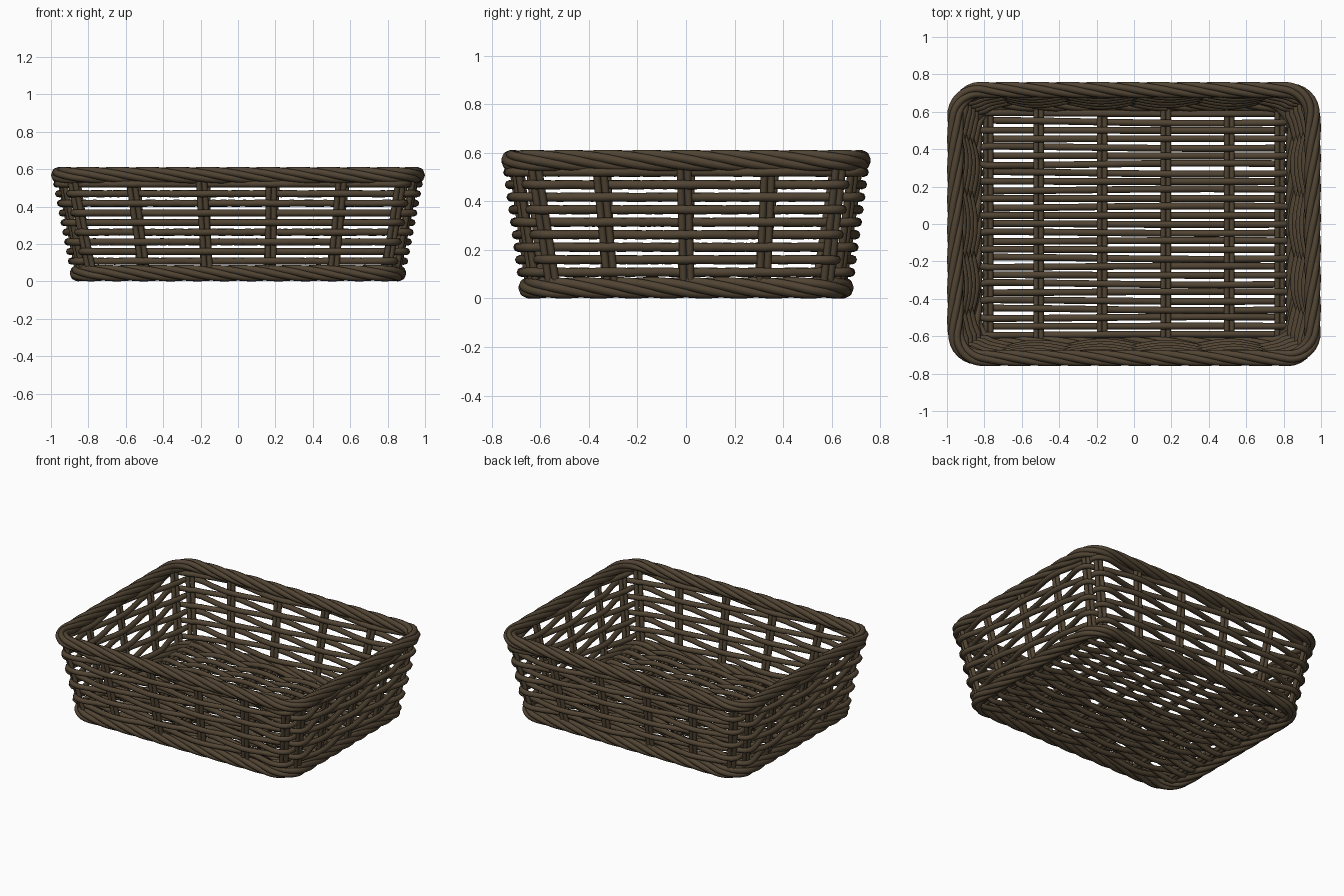
import bpy, bmesh, math, random
from mathutils import Vector

random.seed(4)
if "Cube" in bpy.data.objects:
    bpy.data.objects.remove(bpy.data.objects["Cube"], do_unlink=True)

wicker = bpy.data.materials.new("dark brown wicker")
wicker.use_nodes = True
colour = (0.082, 0.058, 0.033, 1)
wicker.diffuse_color = colour
wicker.node_tree.nodes["Principled BSDF"].inputs["Base Color"].default_value = colour

SAMPLES = 240
CORNER = 0.14
UP = Vector((0, 0, 1))


def add_tube(bm, points, radius, closed=False, sides=8):
    """Sweep a round cane along a path."""
    count = len(points)
    rings = []
    for i, p in enumerate(points):
        after = points[(i + 1) % count] if closed else points[min(i + 1, count - 1)]
        before = points[i - 1] if closed else points[max(i - 1, 0)]
        direction = (after - before).normalized()
        guide = UP if abs(direction.z) < 0.8 else Vector((1, 0, 0))
        a = direction.cross(guide).normalized()
        b = a.cross(direction)
        ring = []
        for k in range(sides):
            t = math.tau * k / sides
            ring.append(bm.verts.new(p + radius * (a * math.cos(t) + b * math.sin(t))))
        rings.append(ring)
    for i in range(count if closed else count - 1):
        r, s = rings[i], rings[(i + 1) % count]
        for k in range(sides):
            m = (k + 1) % sides
            bm.faces.new((r[k], r[m], s[m], s[k]))
    if not closed:
        bm.faces.new(rings[0])
        bm.faces.new(rings[-1])


def finish(bm, name):
    bmesh.ops.recalc_face_normals(bm, faces=bm.faces)
    mesh = bpy.data.meshes.new(name)
    bm.to_mesh(mesh)
    bm.free()
    mesh.materials.append(wicker)
    for face in mesh.polygons:
        face.use_smooth = len(face.vertices) == 4
    bpy.context.collection.objects.link(bpy.data.objects.new(name, mesh))


def outline(z):
    """Evenly spaced points and outward normals of the sloped wall at height z."""
    hx, hy = 0.847 + 0.19 * z, 0.64 + 0.135 * z
    sx, sy = hx - CORNER, hy - CORNER
    arc = CORNER * math.pi / 2
    total = 4 * (sx + sy + arc)
    result = []
    for i in range(SAMPLES):
        d = total * i / SAMPLES
        # Walk four sides, each a straight run followed by a corner
        for q, (half, other) in enumerate(((sx, sy), (sy, sx), (sx, sy), (sy, sx))):
            if d < 2 * half + arc:
                break
            d -= 2 * half + arc
        turn = max(0, d - 2 * half) / CORNER
        local = Vector((min(d, 2 * half) - half, -other, 0))
        normal = Vector((math.sin(turn), -math.cos(turn), 0))
        c, s = ((1, 0), (0, 1), (-1, 0), (0, -1))[q]
        spin = lambda v: Vector((c * v.x - s * v.y, s * v.x + c * v.y, 0))
        result.append((spin(local + normal * CORNER) + UP * z, spin(normal)))
    return result


# Stake places around the wall, as indices of the outline
middle = outline(0.3)
targets = [(x, side * 0.68) for x in (-0.84, -0.54, -0.18, 0.18, 0.54, 0.84) for side in (-1, 1)]
targets += [(side * 0.9, y) for y in (-0.6, -0.33, 0, 0.33, 0.6) for side in (-1, 1)]
stakes = sorted(
    min(range(SAMPLES), key=lambda i: (middle[i][0].xy - Vector(t)).length) for t in targets
)


def weave_phase(i):
    """Number of stakes passed at outline index i, with a smooth fraction."""
    ends = stakes + [stakes[0] + SAMPLES]
    if i < stakes[0]:
        i += SAMPLES
    for n in range(len(stakes)):
        if ends[n] <= i < ends[n + 1]:
            return n + (i - ends[n]) / (ends[n + 1] - ends[n])


# Wall stakes, in pairs
bm = bmesh.new()
levels = [outline(0.04 + 0.53 * k / 6) for k in range(7)]
for i in stakes:
    for side in (-1, 1):
        path = [lv[i][0] + UP.cross(lv[i][1]) * 0.015 * side for lv in levels]
        add_tube(bm, path, 0.015)
finish(bm, "wall_stakes")

# Wall weavers, passing in front of and behind alternate stakes
bm = bmesh.new()
ROWS = 9
for row in range(ROWS):
    ring = outline(0.108 + 0.0515 * row)
    path = []
    for i, (p, n) in enumerate(ring):
        swing = math.cos(math.pi * (weave_phase(i) + row))
        path.append(p + n * 0.024 * swing + UP * random.uniform(-0.001, 0.001))
    add_tube(bm, path, 0.0185, closed=True)
finish(bm, "wall_weavers")


# Twisted borders at the top and the foot
def border(name, z, turns=8, strands=5):
    bm = bmesh.new()
    ring = outline(z)
    for strand in range(strands):
        path = []
        for i, (p, n) in enumerate(ring):
            t = math.tau * (turns * i / SAMPLES + strand / strands)
            path.append(p + 0.025 * (n * math.sin(t) + UP * math.cos(t)))
        add_tube(bm, path, 0.019, closed=True)
    finish(bm, name)


border("top_border", 0.568)
border("foot_border", 0.044)

# Floor stakes, in pairs running front to back
floor_x = (-0.78, -0.51, -0.17, 0.17, 0.51, 0.78)
bm = bmesh.new()
for x in floor_x:
    for side in (-1, 1):
        add_tube(bm, [Vector((x + side * 0.014, y, 0.045)) for y in (-0.64, 0, 0.64)], 0.014)
finish(bm, "floor_stakes")

# Floor weavers running left to right over and under the floor stakes
bm = bmesh.new()
FLOOR_ROWS = 27
STEPS = 8
for row in range(FLOOR_ROWS):
    y = -0.592 + 1.184 * row / (FLOOR_ROWS - 1)
    drift = random.uniform(-0.008, 0.008)
    path = [Vector((-0.815, y, 0.045))]
    for n in range(len(floor_x) - 1):
        for k in range(STEPS + (n == len(floor_x) - 2)):
            f = k / STEPS
            x = floor_x[n] + (floor_x[n + 1] - floor_x[n]) * f
            lift = 0.022 * math.cos(math.pi * (n + f + row))
            path.append(Vector((x, y + drift * math.sin(2.5 * x + 0.6), 0.045 + lift)))
    path.append(Vector((0.815, y, 0.045)))
    add_tube(bm, path, 0.018)
finish(bm, "floor_weavers")
